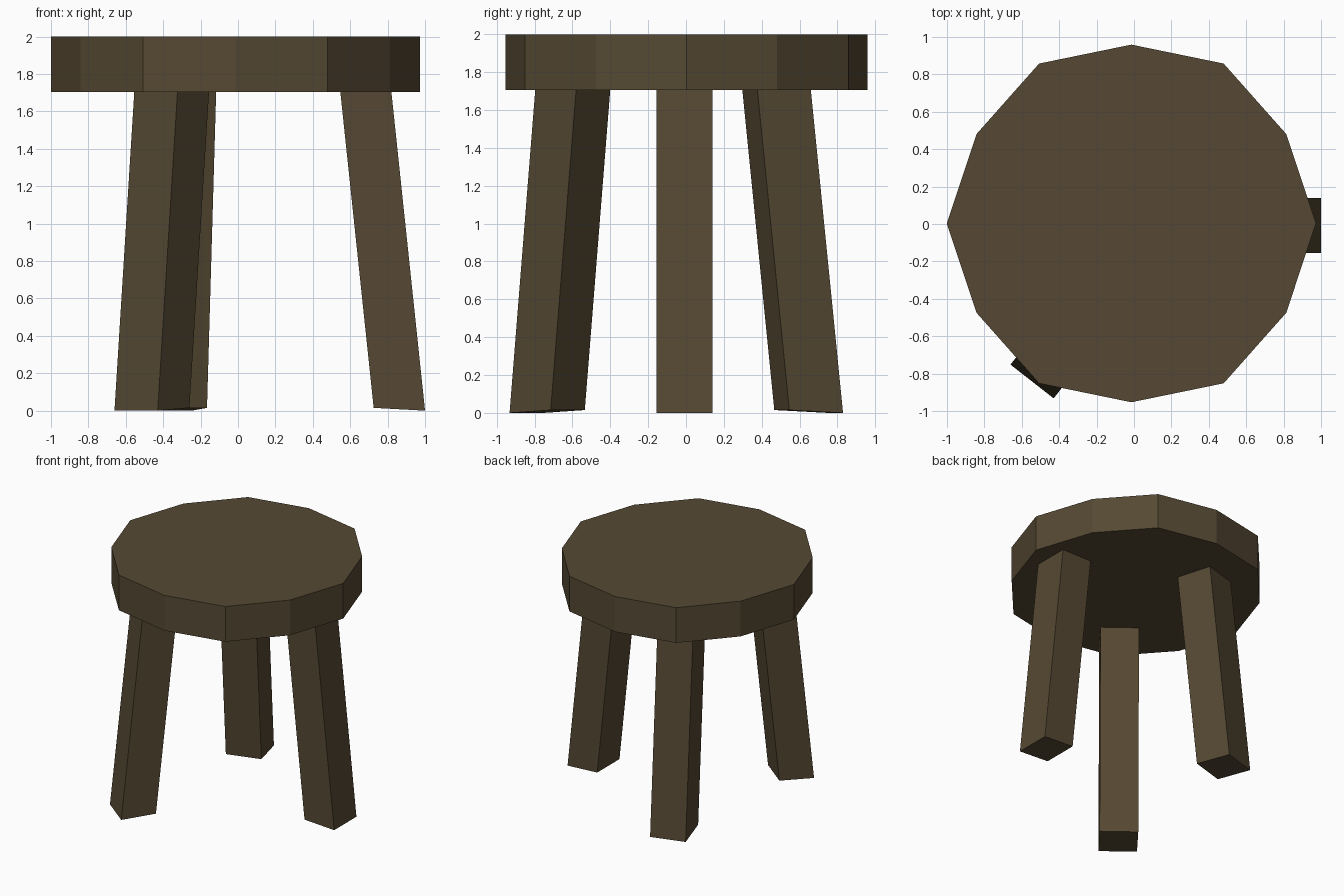
import bpy, bmesh, math
from mathutils import Vector

if "Cube" in bpy.data.objects:
    bpy.data.objects.remove(bpy.data.objects["Cube"])

wood = bpy.data.materials.new("dark wood")
wood.diffuse_color = (0.092, 0.066, 0.033, 1)
wood.use_nodes = True
wood.node_tree.nodes["Principled BSDF"].inputs["Base Color"].default_value = wood.diffuse_color


def prism(name, bottom, top):
    """Flat-faced solid between two matching counter-clockwise rings."""
    bm = bmesh.new()
    lo = [bm.verts.new(p) for p in bottom]
    hi = [bm.verts.new(p) for p in top]
    n = len(lo)
    bm.faces.new(lo[::-1])
    bm.faces.new(hi)
    for i in range(n):
        j = (i + 1) % n
        bm.faces.new((lo[i], lo[j], hi[j], hi[i]))
    bmesh.ops.recalc_face_normals(bm, faces=bm.faces)
    mesh = bpy.data.meshes.new(name)
    bm.to_mesh(mesh)
    bm.free()
    mesh.materials.append(wood)
    obj = bpy.data.objects.new(name, mesh)
    bpy.context.collection.objects.link(obj)
    return obj


# Seat: twelve-sided slab with slightly uneven, hand-cut corners
def seat_ring(z):
    ring = []
    for i in range(12):
        r = 0.956 if i % 2 else 0.987
        a = math.radians(30 * i)
        ring.append((-0.014 + r * math.cos(a), 0.003 + r * math.sin(a), z))
    return ring


prism("seat", seat_ring(1.705), seat_ring(2.0))


# Legs: straight square posts splayed outward, feet cut at a slight slant
def leg(name, foot, angle, depth, width, splay):
    """foot is the middle of the outer bottom edge, angle the way it leans."""
    a = math.radians(angle)
    out = Vector((math.cos(a), math.sin(a), 0))
    side = Vector((-out.y, out.x, 0))
    f = Vector((foot[0], foot[1], 0))
    slope = splay / 1.705
    top_z = 1.715
    bottom, top = [], []
    for d, s in ((0, -1), (0, 1), (1, 1), (1, -1)):
        base = f - out * depth * d + side * (width / 2 * s)
        z = 0.015 * d
        bottom.append(base - out * slope * z + Vector((0, 0, z)))
        top.append(base - out * slope * top_z + Vector((0, 0, top_z)))
    prism(name, bottom, top)


leg("right_leg", (1.0, -0.008), 0, 0.273, 0.295, 0.18)
leg("front_left_leg", (-0.545, -0.842), 232, 0.274, 0.293, 0.172)
leg("back_left_leg", (-0.385, 0.79), 106.2, 0.294, 0.285, 0.177)
